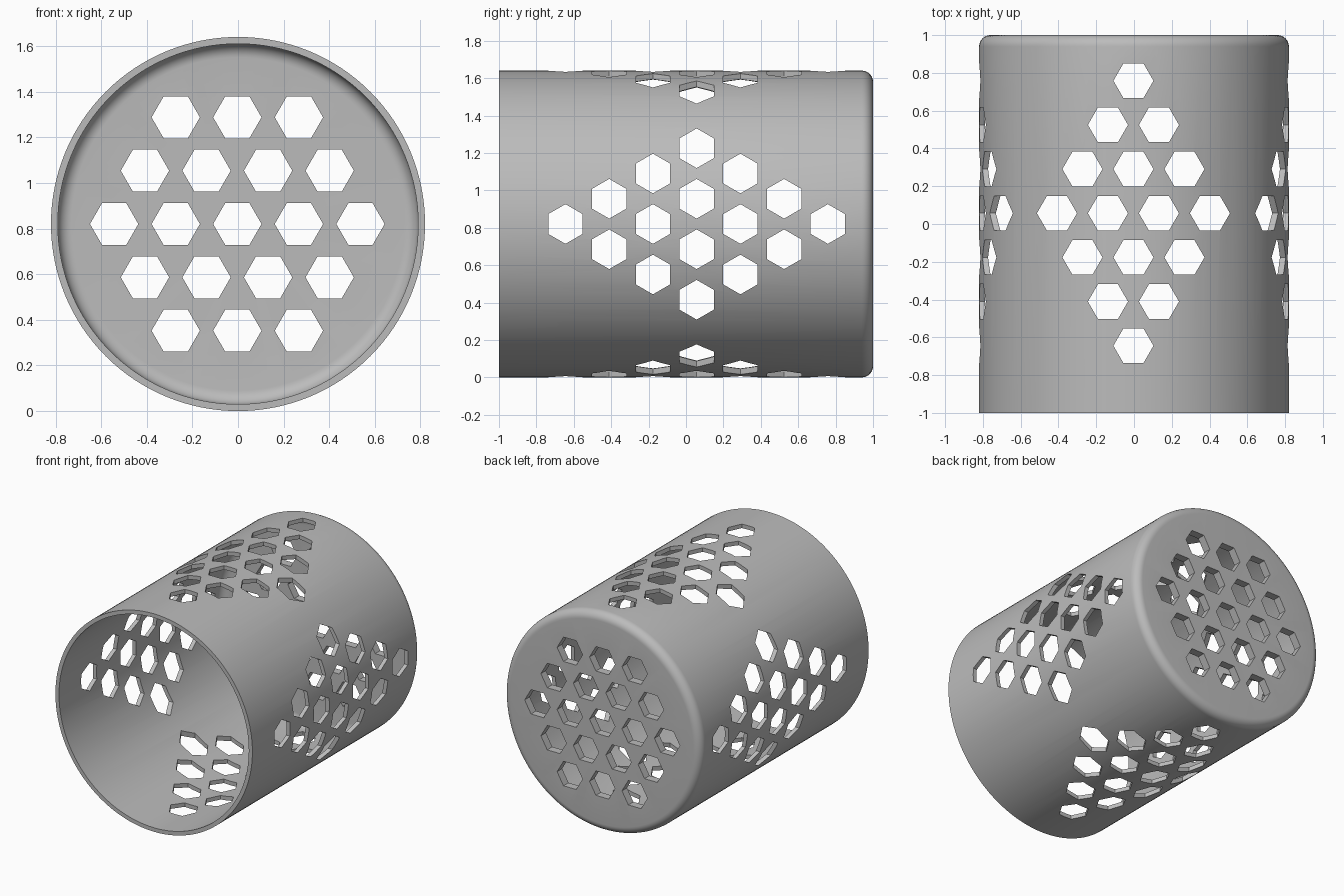
import bpy, bmesh
from math import sin, cos, pi
from mathutils import Vector

if "Cube" in bpy.data.objects:
    bpy.data.objects.remove(bpy.data.objects["Cube"], do_unlink=True)

RADIUS, WALL, FLOOR, FILLET = 0.82, 0.03, 0.06, 0.06
SEGMENTS = 128
PITCH, HEX_RADIUS = 0.27, 0.106
ROW = PITCH * sin(pi / 3)
X, Y, Z = Vector((1, 0, 0)), Vector((0, 1, 0)), Vector((0, 0, 1))

gray = bpy.data.materials.new("plain gray")
gray.use_nodes = True
gray.diffuse_color = (0.5, 0.5, 0.5, 1)
gray.node_tree.nodes["Principled BSDF"].inputs["Base Color"].default_value = gray.diffuse_color


def add_object(name, bm):
    bmesh.ops.recalc_face_normals(bm, faces=bm.faces)
    mesh = bpy.data.meshes.new(name)
    bm.to_mesh(mesh)
    bm.free()
    mesh.materials.append(gray)
    obj = bpy.data.objects.new(name, mesh)
    bpy.context.collection.objects.link(obj)
    return obj


def corner(radius, end):
    """Rounded corner as (radius, y) points, from the side to the end wall."""
    steps = 8
    return [(radius - FILLET + FILLET * cos(i * pi / 2 / steps),
             end - FILLET + FILLET * sin(i * pi / 2 / steps)) for i in range(steps + 1)]


def make_cup():
    """Open cup turned around the y axis."""
    inner = RADIUS - WALL
    profile = [(0, 1)] + corner(RADIUS, 1)[::-1] + [(RADIUS, -1), (inner, -1)]
    profile += corner(inner, 1 - FLOOR) + [(0, 1 - FLOOR)]
    bm = bmesh.new()
    verts = [bm.verts.new((r, y, RADIUS)) for r, y in profile]
    edges = [bm.edges.new(pair) for pair in zip(verts, verts[1:])]
    bmesh.ops.spin(bm, geom=verts + edges, cent=(0, 0, RADIUS), axis=Y,
                   angle=2 * pi, steps=SEGMENTS, use_merge=True)
    bmesh.ops.remove_doubles(bm, verts=bm.verts, dist=0.0005)
    return add_object("perforated_cup", bm)


def make_cutter(name, counts, center, u, v, start, depth):
    """Grid of hexagonal prisms; u points at a hexagon corner, v across the rows."""
    bm = bmesh.new()
    for row, count in enumerate(counts):
        for col in range(count):
            middle = (center + u * PITCH * (col - (count - 1) / 2)
                      + v * ROW * (row - (len(counts) - 1) / 2))
            ring = [bm.verts.new(middle + start + HEX_RADIUS
                                 * (u * cos(k * pi / 3) + v * sin(k * pi / 3)))
                    for k in range(6)]
            face = bm.faces.new(ring)
            bm.normal_update()
            out = bmesh.ops.extrude_face_region(bm, geom=[face], use_keep_orig=True)
            top = [g for g in out["geom"] if isinstance(g, bmesh.types.BMVert)]
            bmesh.ops.translate(bm, verts=top, vec=depth)
    cutter = add_object(name, bm)
    cutter.hide_render = True
    return cutter


# Cup and its three hole patterns: end wall, left to right, top to bottom
cup = make_cup()
diamond = (1, 2, 3, 4, 3, 2, 1)
middle = Vector((-0.003, 0.057, RADIUS))
cutters = [
    make_cutter("end_hole_cutter", (3, 4, 5, 4, 3), middle, X, Z, Y * 0.7, Y * 0.6),
    make_cutter("side_hole_cutter", diamond, middle, Z, Y, X * -1, X * 2),
    make_cutter("top_hole_cutter", diamond, middle, X, Y, Z * -1, Z * 2),
]
bpy.ops.object.select_all(action='DESELECT')
bpy.context.view_layer.objects.active = cup
cup.select_set(True)
for cutter in cutters:
    cut = cup.modifiers.new(cutter.name, 'BOOLEAN')
    cut.operation = 'DIFFERENCE'
    cut.solver = 'EXACT'
    cut.object = cutter
    bpy.ops.object.modifier_apply(modifier=cut.name)
    bpy.data.objects.remove(cutter, do_unlink=True)

# Smooth walls with crisp rim and hole edges
bpy.ops.object.shade_smooth_by_angle(angle=pi / 6)
